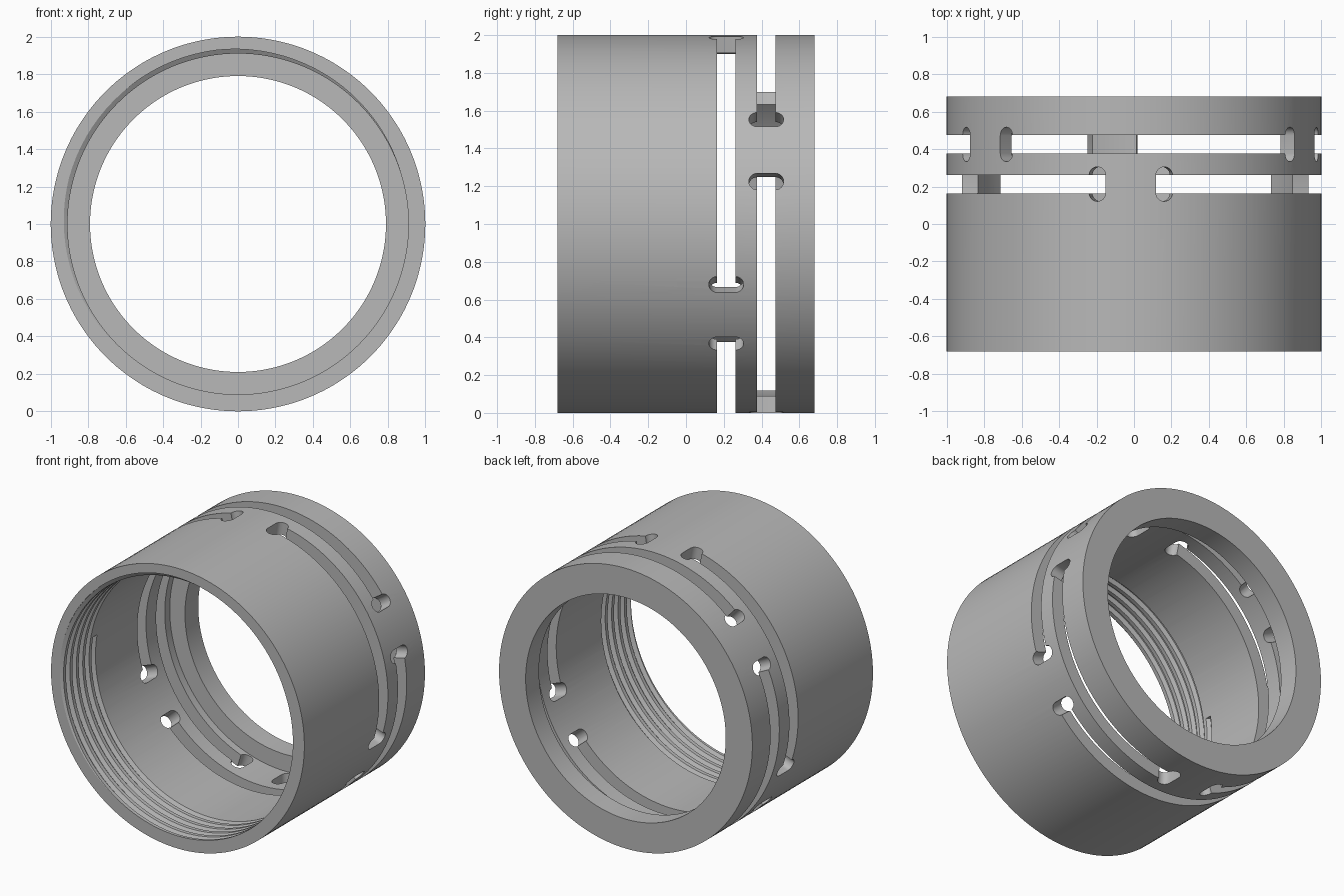
import bpy
import bmesh
from math import cos, sin, pi, radians, tau
from mathutils import Vector

cube = bpy.data.objects.get("Cube")
if cube:
    bpy.data.objects.remove(cube, do_unlink=True)

HALF = 0.68          # half length along y
BORE = 0.91          # inner radius
SEGMENTS = 144

steel = bpy.data.materials.new("satin_grey")
steel.use_nodes = True
grey = (0.48, 0.48, 0.48, 1)
steel.diffuse_color = grey
steel.node_tree.nodes["Principled BSDF"].inputs["Base Color"].default_value = grey


def polar(r, y, a):
    return Vector((r * cos(a), y, 1 + r * sin(a)))


def finish(name, bm):
    bmesh.ops.recalc_face_normals(bm, faces=bm.faces)
    mesh = bpy.data.meshes.new(name)
    bm.to_mesh(mesh)
    bm.free()
    mesh.materials.append(steel)
    obj = bpy.data.objects.new(name, mesh)
    bpy.context.collection.objects.link(obj)
    return obj


def loft(name, loops, closed=False):
    """Skin a row of equal cross-sections, joined in a ring or capped."""
    bm = bmesh.new()
    rings = [[bm.verts.new(p) for p in loop] for loop in loops]
    pairs = list(zip(rings, rings[1:]))
    if closed:
        pairs.append((rings[-1], rings[0]))
    else:
        bm.faces.new(rings[0])
        bm.faces.new(rings[-1])
    n = len(rings[0])
    for a, b in pairs:
        for i in range(n):
            j = (i + 1) % n
            bm.faces.new((a[i], a[j], b[j], b[i]))
    return finish(name, bm)


def sweep(name, section, start, end, steps, drift=0.0, closed=False):
    """Turn an (r, y) section about the axis, drifting along y for a helix."""
    loops = []
    for i in range(steps if closed else steps + 1):
        t = i / steps
        a = start + (end - start) * t
        loops.append([polar(r, y + drift * t, a) for r, y in section])
    return loft(name, loops, closed)


def oval_cutter(name, angle, y):
    """Radial prism with rounded ends, long along the axis."""
    radius, reach = 0.045, 0.047
    out = Vector((cos(angle), 0, sin(angle)))
    side = Vector((-sin(angle), 0, cos(angle)))
    outline = []
    for end in (1, -1):
        for i in range(13):
            a = pi * i / 12
            outline.append(side * (end * radius * cos(a))
                           + Vector((0, y + end * (reach + radius * sin(a)), 1)))
    return loft(name, [[p + out * d for p in outline] for d in (0.84, 1.1)])


def cut(target, cutter):
    mod = target.modifiers.new("cut", "BOOLEAN")
    mod.operation = "DIFFERENCE"
    mod.solver = "EXACT"
    mod.object = cutter
    bpy.context.view_layer.objects.active = target
    bpy.ops.object.modifier_apply(modifier=mod.name)
    bpy.data.objects.remove(cutter, do_unlink=True)


# Sleeve with a lip at the back
profile = [(1, -HALF), (1, HALF), (0.79, HALF), (0.79, 0.53), (BORE, 0.53), (BORE, -HALF)]
sleeve = sweep("slotted_sleeve", profile, 0, tau, SEGMENTS, closed=True)

# Helical thread groove in the front of the bore
pitch, turns = 0.072, 5.4
start = radians(135) + 0.5 * tau
groove = [(BORE - 0.02, -0.036), (BORE - 0.02, 0.034), (BORE + 0.025, 0.006), (BORE + 0.025, -0.008)]
groove = [(r, y - HALF - 0.5 * pitch) for r, y in groove]
cut(sleeve, sweep("thread_cutter", groove, start, start - turns * tau,
                  int(turns * 96), drift=pitch * turns))

# Two rows of three arc slots, each ending in an oval relief hole
half_bridge = radians(10.3)
for row_y, first in ((0.213, 91), (0.425, 23.3)):
    for k in range(3):
        bridge = radians(first + 120 * k)
        a0 = bridge + half_bridge
        a1 = bridge + tau / 3 - half_bridge
        w = 0.049
        section = [(0.84, row_y - w), (1.1, row_y - w), (1.1, row_y + w), (0.84, row_y + w)]
        cut(sleeve, sweep("slot_cutter", section, a0, a1, 40))
        for a in (a0, a1):
            cut(sleeve, oval_cutter("relief_cutter", a, row_y))

# Smooth round walls with crisp edges
bpy.ops.object.select_all(action="DESELECT")
sleeve.select_set(True)
bpy.context.view_layer.objects.active = sleeve
bpy.ops.object.shade_smooth_by_angle(angle=radians(25))
